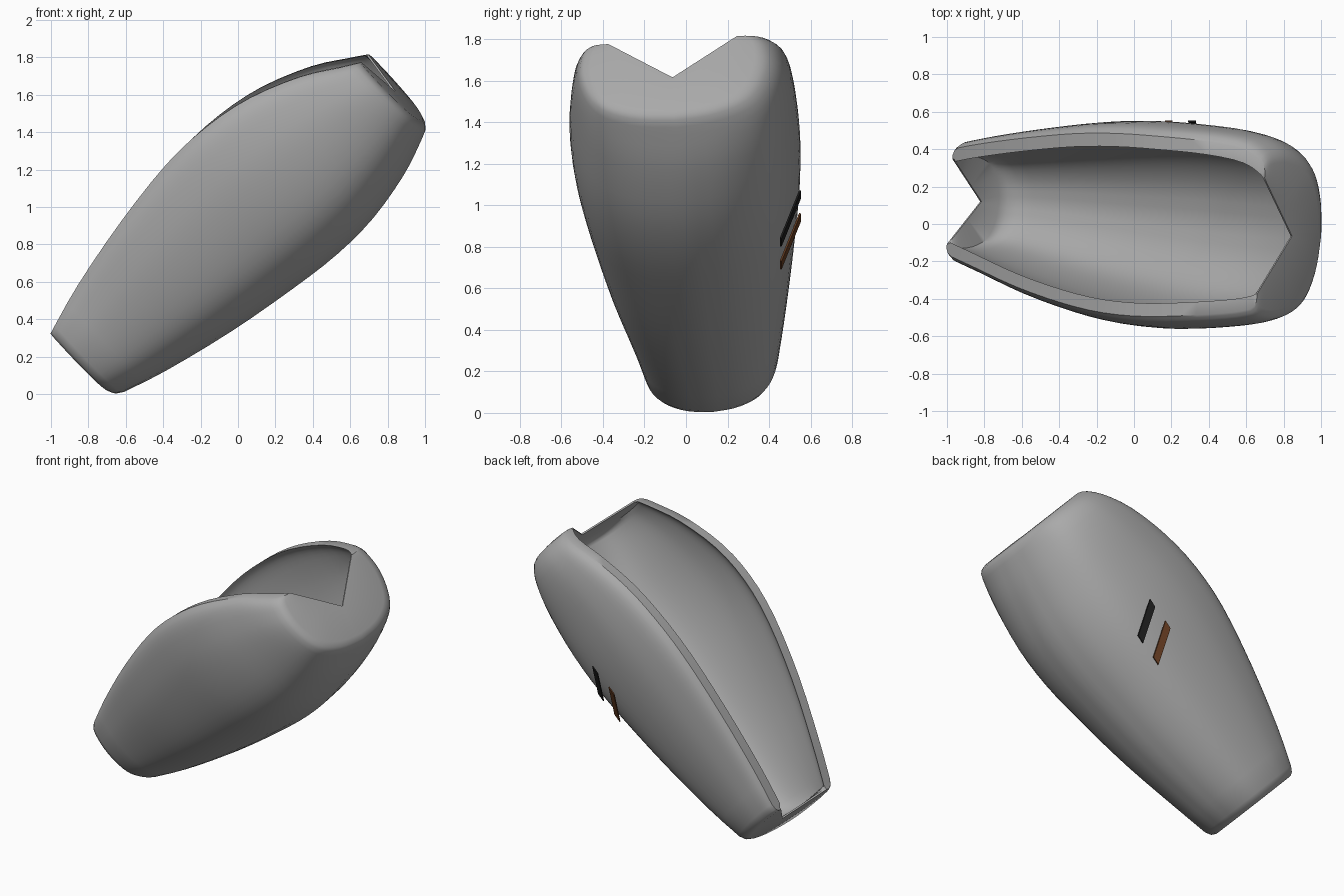
import bpy, bmesh, math
from mathutils import Vector

if "Cube" in bpy.data.objects:
    bpy.data.objects.remove(bpy.data.objects["Cube"])

TILT = math.radians(43)
THICK = 0.08

# Stations along the shell: position, keel depth, rim depth, y min, y max
STATIONS = [
    (-.49, -.44, -.92, -.20, .44), (-.2, -.355, -1.01, -.275, .475),
    (.2, -.27, -1.10, -.39, .515), (.6, -.212, -1.16, -.485, .545),
    (.9, -.185, -1.16, -.54, .55), (1.17, -.195, -1.115, -.56, .535),
    (1.44, -.25, -1.015, -.55, .505), (1.62, -.315, -.91, -.53, .455),
    (1.72, -.36, -.85, -.50, .37)]
# Half cross-section from keel to rim: width and height fractions
PROFILE = [(0, 0), (.36, .035), (.65, .125), (.83, .25), (.945, .44),
           (1, .66), (.985, .85), (.945, .95), (.88, 1)]


def material(name, color):
    m = bpy.data.materials.new(name)
    m.use_nodes = True
    m.diffuse_color = (*color, 1)
    m.node_tree.nodes["Principled BSDF"].inputs["Base Color"].default_value = (*color, 1)
    return m


def spline(rows, t):
    """Catmull-Rom through rows of numbers, t counted in rows."""
    last = len(rows) - 1
    i = min(int(t), last - 1)
    f = t - i
    b, c = rows[i], rows[i + 1]
    a = rows[i - 1] if i > 0 else [2 * p - q for p, q in zip(b, c)]
    d = rows[i + 2] if i + 2 <= last else [2 * q - p for p, q in zip(b, c)]
    return [q + .5 * f * (r - p + f * (2 * p - 5 * q + 4 * r - s + f * (3 * (q - r) + s - p)))
            for p, q, r, s in zip(a, b, c, d)]


def place(u, depth, y, centre):
    u += .09 * (y - centre)
    return Vector((u * math.cos(TILT) + depth * math.sin(TILT), y,
                   u * math.sin(TILT) - depth * math.cos(TILT)))


HALF = [spline(PROFILE, i / 3) for i in range(3 * (len(PROFILE) - 1) + 1)]
SECTION = [(-w, f) for w, f in HALF[:0:-1]] + [(w, f) for w, f in HALF]
N = len(SECTION)
END = len(STATIONS) - 1


def trough(t, side=0, floor=0):
    """Rounded open cross-section, moved in at the sides and at the floor."""
    u, keel, rim, lo, hi = spline(STATIONS, t)
    centre, half = (lo + hi) / 2, (hi - lo) / 2 - side
    keel -= floor
    return [place(u, keel - f * (keel - rim), centre + half * w, centre)
            for w, f in SECTION]


def notch(t, shift=0):
    """V-shaped edge of an end cap."""
    u, keel, rim, lo, hi = spline(STATIONS, t)
    centre, half = (lo + hi) / 2, (hi - lo) / 2
    points = []
    for i in range(N):
        p = 2 * i / (N - 1) - 1
        f = .5 + .5 * abs(p)
        points.append(place(u + shift, keel - f * (keel - rim), centre + .71 * half * p, centre))
    return points


# Shell: outer skin and inner skin, both turned in to notched end caps
steps = [i / 3 for i in range(2, 3 * END - 1)]
outer = ([notch(0), trough(0, .035, .035), trough(.05, .012, .012), trough(.18)]
         + [trough(t) for t in steps]
         + [trough(END - .3), trough(END - .1, .012, .012), trough(END, .04, .04), notch(END)])
inner = ([notch(0, .01), trough(.12, THICK, .14), trough(.2, THICK, .1), trough(.4, THICK, THICK)]
         + [trough(t, THICK, THICK) for t in steps]
         + [trough(END - .5, THICK, THICK), trough(END - .35, THICK, .1),
            trough(END - .2, THICK, .14), notch(END, -.01)])

bm = bmesh.new()
out_v = [[bm.verts.new(p) for p in r] for r in outer]
in_v = [[bm.verts.new(p) for p in r] for r in inner]
for j in range(len(out_v) - 1):
    for i in range(N - 1):
        for skin in (out_v, in_v):
            bm.faces.new((skin[j][i], skin[j][i + 1], skin[j + 1][i + 1], skin[j + 1][i]))
    for i in (0, N - 1):
        bm.faces.new((out_v[j][i], out_v[j + 1][i], in_v[j + 1][i], in_v[j][i]))
for j in (0, -1):
    for i in range(N - 1):
        bm.faces.new((out_v[j][i], out_v[j][i + 1], in_v[j][i + 1], in_v[j][i]))


def finish(name, bm, mat):
    bmesh.ops.recalc_face_normals(bm, faces=bm.faces)
    mesh = bpy.data.meshes.new(name)
    bm.to_mesh(mesh)
    bm.free()
    obj = bpy.data.objects.new(name, mesh)
    bpy.context.collection.objects.link(obj)
    mesh.materials.append(mat)
    bpy.ops.object.select_all(action='DESELECT')
    obj.select_set(True)
    bpy.context.view_layer.objects.active = obj
    bpy.ops.object.shade_smooth_by_angle(angle=math.radians(40))


finish("shell", bm, material("grey", (.4, .4, .4)))


# Stripes: flat slanted plates on the back side
def stripe(name, x, z, mat):
    bm = bmesh.new()
    top, down = Vector((x, .553, z)), Vector((.02, -.093, -.23))
    across, thick = Vector((-.04, 0, -.04)), Vector((0, -.008, .003))
    corners = (top, top + across, top + across + down, top + down)
    front = bm.faces.new([bm.verts.new(p) for p in corners])
    new = bmesh.ops.extrude_face_region(bm, geom=[front])["geom"]
    bmesh.ops.translate(bm, vec=thick, verts=[v for v in new if isinstance(v, bmesh.types.BMVert)])
    finish(name, bm, mat)


stripe("black_stripe", .33, 1.07, material("black", (.012, .012, .012)))
stripe("brown_stripe", .205, .96, material("brown", (.13, .045, .015)))
